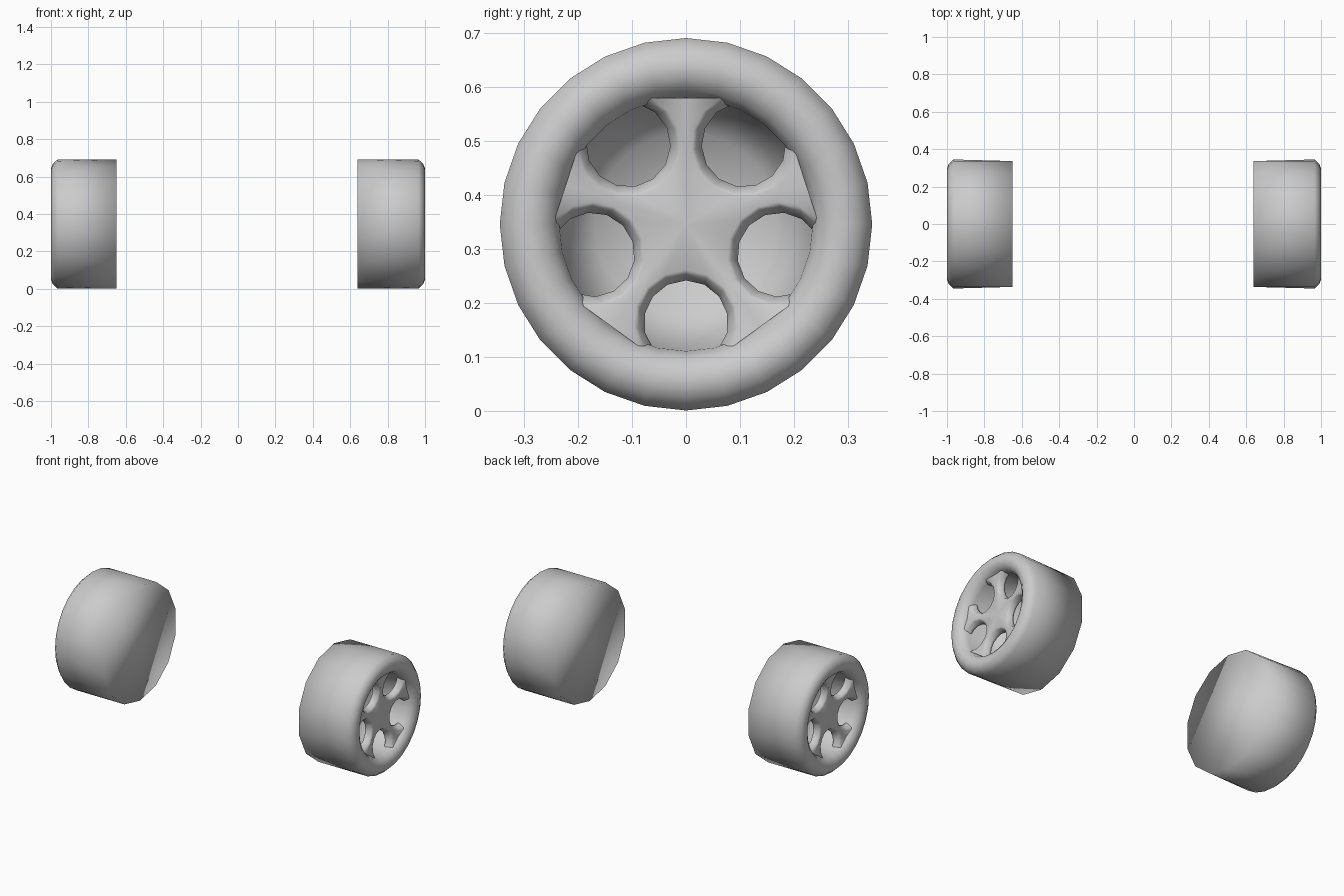
import bpy, bmesh
from math import sin, cos, pi, acos, sqrt
from mathutils import Vector

if "Cube" in bpy.data.objects:
    bpy.data.objects.remove(bpy.data.objects["Cube"])

AXLE_Z, SIDES = 0.346, 28
BEAD_R = 0.235

grey = bpy.data.materials.new("plain_grey")
grey.use_nodes = True
colour = (0.6, 0.6, 0.6, 1)
grey.diffuse_color = colour
grey.node_tree.nodes["Principled BSDF"].inputs["Base Color"].default_value = colour


def polar(x, r, a):
    return Vector((x, r * cos(a), r * sin(a)))


def ring(bm, x, r, n):
    return [bm.verts.new(polar(x, r, pi / 2 + 2 * pi * i / n)) for i in range(n)]


def finish(bm, name, side):
    for v in bm.verts:
        v.co.x *= side
        v.co.z += AXLE_Z
    bmesh.ops.remove_doubles(bm, verts=bm.verts, dist=0.0002)
    bmesh.ops.recalc_face_normals(bm, faces=bm.faces)
    for f in bm.faces:
        f.smooth = True
    mesh = bpy.data.meshes.new(name)
    bm.to_mesh(mesh)
    bm.free()
    mesh.materials.append(grey)
    bpy.context.collection.objects.link(bpy.data.objects.new(name, mesh))


def build_tyre(name, side, inner_x):
    """Closed inner end with half the sides, rounded shoulder, hollow rim well."""
    bm = bmesh.new()
    half = SIDES // 2
    cap = ring(bm, inner_x, 0.345, half)
    bm.faces.new(cap)
    profile = [(0.965, 0.345), (0.99, 0.322), (1.0, 0.298), (0.996, 0.272),
               (0.98, 0.248), (0.95, BEAD_R), (0.84, 0.225), (0.76, 0.17)]
    rings = [ring(bm, x, r, SIDES) for x, r in profile]
    tread = rings[0]
    for j in range(half):
        a, b = cap[j], cap[(j + 1) % half]
        p, q, r = (tread[(2 * j + k) % SIDES] for k in range(3))
        for tri in ((a, p, q), (a, q, b), (b, q, r)):
            bm.faces.new(tri)
    for u, v in zip(rings, rings[1:]):
        for i in range(SIDES):
            k = (i + 1) % SIDES
            bm.faces.new((u[i], u[k], v[k], v[i]))
    # Back of the rim well
    centre = bm.verts.new((0.74, 0, 0))
    for i in range(SIDES):
        bm.faces.new((rings[-1][i], rings[-1][(i + 1) % SIDES], centre))
    finish(bm, name, side)


def hole_arc(hole_angle, radius, turn, depth, end_r):
    """Points round one side of a hole, from the hub out to the bead."""
    d, steps = 0.182, 5
    last = acos((d * d + radius * radius - end_r * end_r) / (2 * d * radius))
    centre = polar(0, d, hole_angle)
    points = []
    for i in range(steps + 1):
        p = centre + polar(0, radius, hole_angle + pi + turn * last * i / steps)
        p.x = face_x(p.length) - depth
        points.append(p)
    return points


def face_x(r):
    return 0.948 + 0.35 * r * r


def build_spokes(name, side):
    """Five flared spokes between round holes with bevelled lips."""
    bm = bmesh.new()

    def quad(*pts):
        bm.faces.new([bm.verts.new(p) for p in pts])

    for k in range(5):
        axis = pi / 2 + k * 2 * pi / 5
        along = polar(0, 1, axis)
        edges = []
        for s in (-1, 1):
            hole = axis + s * pi / 5
            edges.append([hole_arc(hole, r, s, depth, end) for r, depth, end in
                          ((0.097, 0, 0.243), (0.09, 0.006, 0.242),
                           (0.078, 0.028, 0.240), (0.078, 0.04, 0.240))])
        # Ridge down the middle of the spoke, starting at the hub
        mid = []
        for i, p in enumerate(edges[0][0]):
            r = p.dot(along) if i else 0
            q = along * r
            q.x = face_x(r) - (0.004 if i else 0)
            mid.append(q)
        for arcs in edges:
            lines = [mid] + arcs
            for u, v in zip(lines, lines[1:]):
                for i in range(len(u) - 1):
                    quad(u[i], u[i + 1], v[i + 1], v[i])
            # Back face
            back = [Vector((face_x(0) - 0.04, m.y, m.z)) for m in mid]
            rear = arcs[-1]
            for i in range(len(mid) - 1):
                quad(back[i], back[i + 1], rear[i + 1], rear[i])
    finish(bm, name, side)


for label, side, inner_x in (("left", 1, 0.64), ("right", -1, 0.65)):
    build_tyre(label + "_tyre", side, inner_x)
    build_spokes(label + "_spokes", side)
